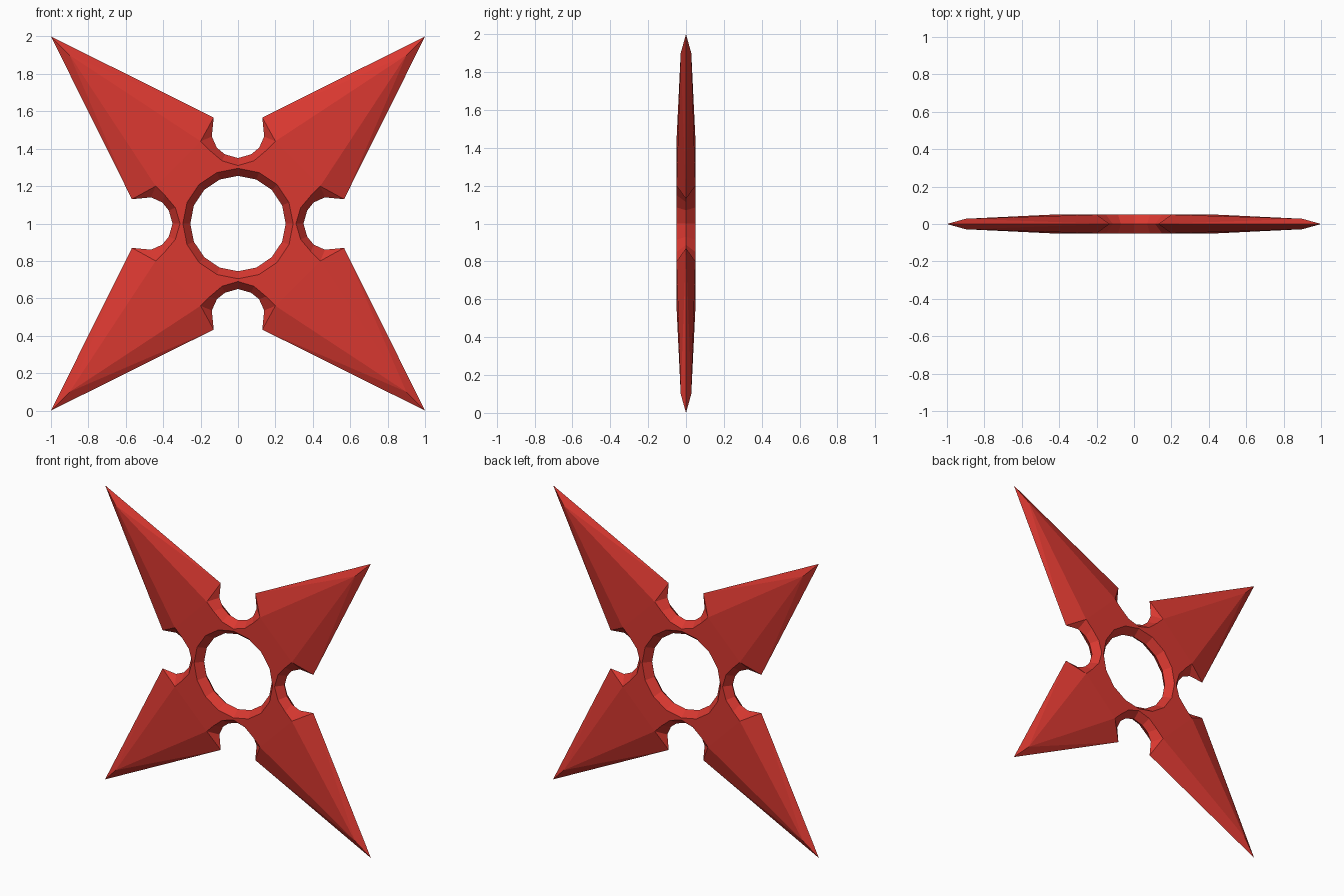
import bpy
import bmesh
import math
from mathutils import Matrix, Vector

cube = bpy.data.objects.get("Cube")
if cube:
    bpy.data.objects.remove(cube, do_unlink=True)

HALF = 0.05            # half thickness of the body
HOLE_EDGE, HOLE_RIM = 0.255, 0.295


def mid(x, z):
    """Point on the sharp edge, in the middle plane."""
    return Vector((x, 0, z))


def front(x, z, depth=HALF):
    """Point on the front face."""
    return Vector((x, -depth, z))


# Notch: sharp outline and the matching rim on the face
notch_edge = [mid(0, .35), mid(.07, .37), mid(.113, .405), mid(.14, .465)]
notch_rim = [front(0, .31), front(.085, .335), front(.15, .39), front(.2, .44)]
corner = notch_rim[-1]

# Blade: shoulder, point, end of the flat and fold on the diagonal
shoulder, point = mid(.13, .567), mid(1, 1)
flat_end, fold = front(.9, .9, .028), front(.32, .32)

# Centre hole, from straight up to the diagonal
angles = [math.radians(a) for a in (90, 67.5, 45)]
hole_edge = [mid(HOLE_EDGE * math.cos(a), HOLE_EDGE * math.sin(a)) for a in angles]
hole_rim = [front(HOLE_RIM * math.cos(a), HOLE_RIM * math.sin(a)) for a in angles]


def band(inner, outer):
    """Quads joining two rows of points."""
    return [(inner[i], inner[i + 1], outer[i + 1], outer[i])
            for i in range(len(inner) - 1)]


# Front half of one eighth of the star
faces = band(notch_edge, notch_rim) + band(hole_edge, hole_rim)
faces += [
    (notch_edge[-1], shoulder, corner),
    (shoulder, point, flat_end),
    (shoulder, flat_end, corner),
    (corner, flat_end, fold),
    (*notch_rim, fold, *reversed(hole_rim)),
]

# Repeat around the hole, mirrored sideways and front to back
bm = bmesh.new()
for turn in range(4):
    spin = Matrix.Rotation(turn * math.pi / 2, 3, 'Y')
    for side in (1, -1):
        for back in (1, -1):
            place = spin @ Matrix.Diagonal((side, back, 1))
            for face in faces:
                bm.faces.new([bm.verts.new(place @ p) for p in face])
bmesh.ops.remove_doubles(bm, verts=bm.verts, dist=0.0005)
bmesh.ops.recalc_face_normals(bm, faces=bm.faces)
bmesh.ops.translate(bm, verts=bm.verts, vec=(0, 0, 1))

mesh = bpy.data.meshes.new("throwing_star")
bm.to_mesh(mesh)
bm.free()
star = bpy.data.objects.new("throwing_star", mesh)
bpy.context.collection.objects.link(star)

# Red metal
red = bpy.data.materials.new("red")
red.use_nodes = True
red.diffuse_color = (0.70, 0.04, 0.03, 1)
red.node_tree.nodes["Principled BSDF"].inputs["Base Color"].default_value = red.diffuse_color
mesh.materials.append(red)
